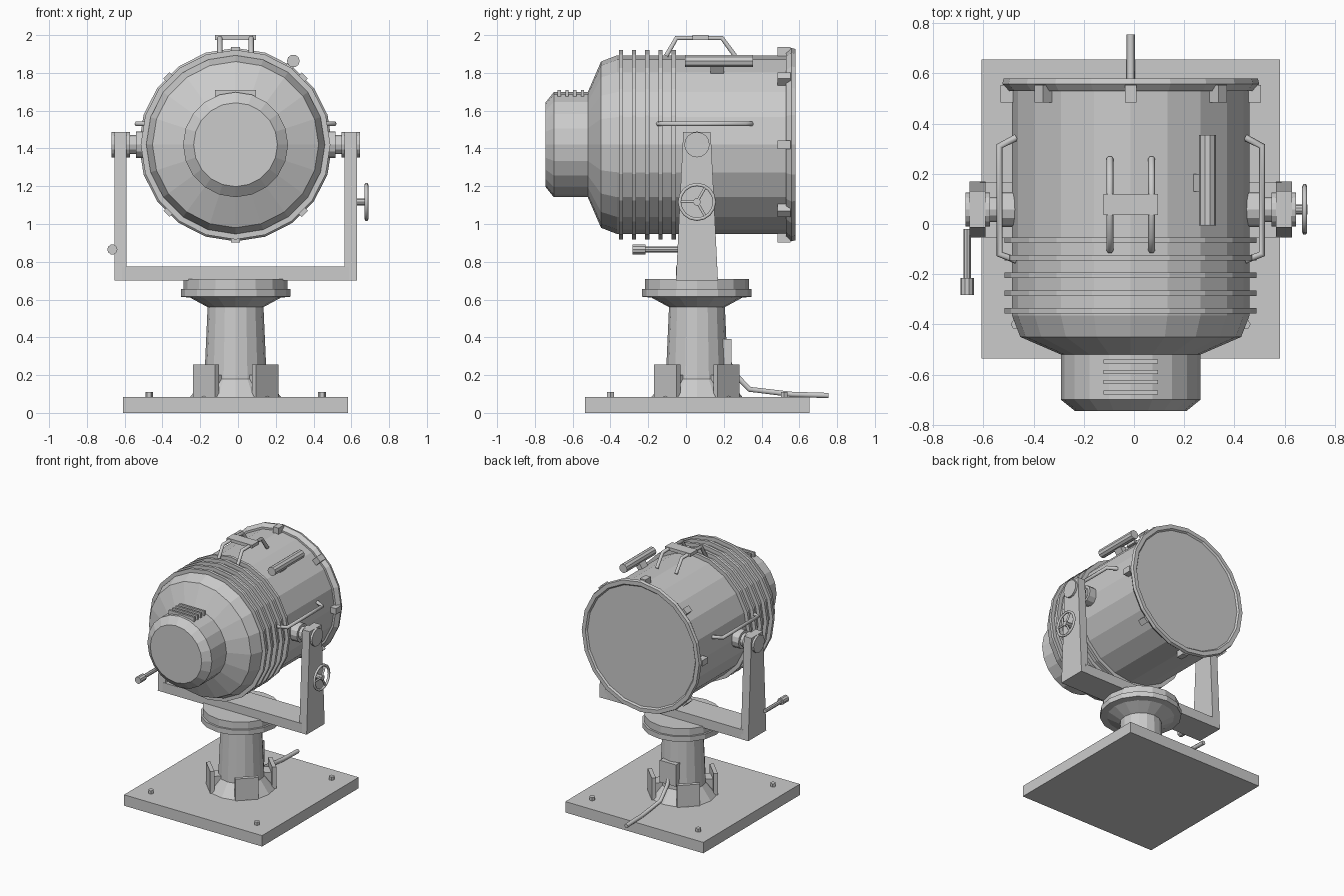
import bpy, bmesh
from math import pi, sin, cos, radians
from mathutils import Matrix, Vector

if "Cube" in bpy.data.objects:
    bpy.data.objects.remove(bpy.data.objects["Cube"])

CX, CY, CZ = -0.013, 0.058, 1.42   # shared axis x, yoke axis y, lamp axis z


def finish(name, bm, mirror=False):
    bmesh.ops.recalc_face_normals(bm, faces=bm.faces)
    me = bpy.data.meshes.new(name)
    bm.to_mesh(me)
    bm.free()
    ob = bpy.data.objects.new(name, me)
    ob.location.x = CX
    bpy.context.collection.objects.link(ob)
    if mirror:
        ob.modifiers.new("mirror", 'MIRROR')
    return ob


def lathe(name, profile, axis, centre, n, mirror=False):
    """Revolve (radius, position) points about an axis through centre."""
    bm = bmesh.new()
    rings = []
    for r, p in profile:
        ring = []
        for i in range(n):
            a = 2 * pi * i / n
            u, v = r * cos(a), r * sin(a)
            co = {'X': (p, u, v), 'Y': (u, p, v), 'Z': (u, v, p)}[axis]
            ring.append(bm.verts.new(Vector(co) + Vector(centre)))
        rings.append(ring)
    for a, b in zip(rings, rings[1:]):
        for i in range(n):
            j = (i + 1) % n
            bm.faces.new((a[i], a[j], b[j], b[i]))
    bm.faces.new(rings[0])
    bm.faces.new(rings[-1])
    return finish(name, bm, mirror)


def rod(name, axis, centre, r, p0, p1, n=10, mirror=False):
    return lathe(name, [(r, p0), (r, p1)], axis, centre, n, mirror)


def box(name, x, y, z, mirror=False, rot=None):
    """Box from min/max pairs, optionally transformed by a matrix."""
    bm = bmesh.new()
    size = [b - a for a, b in (x, y, z)]
    mid = [(a + b) / 2 for a, b in (x, y, z)]
    m = Matrix.Translation(mid) @ Matrix.Diagonal((*size, 1))
    bmesh.ops.create_cube(bm, size=1, matrix=(rot @ m) if rot else m)
    return finish(name, bm, mirror)


def tube(name, pts, r, mirror=False, closed=False, res=1):
    cu = bpy.data.curves.new(name, 'CURVE')
    cu.dimensions = '3D'
    cu.bevel_depth, cu.bevel_resolution, cu.use_fill_caps = r, res, True
    sp = cu.splines.new('POLY')
    sp.points.add(len(pts) - 1)
    for p, co in zip(sp.points, pts):
        p.co = (*co, 1)
    sp.use_cyclic_u = closed
    ob = bpy.data.objects.new(name, cu)
    ob.location.x = CX
    bpy.context.collection.objects.link(ob)
    if mirror:
        ob.modifiers.new("mirror", 'MIRROR')
    return ob


# Base plate and bolts
box("base_plate", (-.595, .595), (-.535, .655), (0, .085))
for y in (-.40, .52):
    rod("base_bolt", 'Z', (.457, y, 0), .021, .08, .11, 6, True)

# Pedestal with flared foot and turntable flange
lathe("pedestal", [(.24, .085), (.165, .18), (.148, .56), (.24, .61), (.29, .615),
                   (.29, .655), (.275, .655), (.275, .71)], 'Z', (0, CY, 0), 16)
for k in range(4):
    m = Matrix.Translation((0, CY, 0)) @ Matrix.Rotation(radians(45 + 90 * k), 4, 'Z')
    box("foot_pad", (.207, .237), (-.083, .083), (.085, .255), rot=m)
    m2 = m @ Matrix.Translation((.15, 0, 0))
    box("foot_pad_web", (0, .06), (-.05, .05), (.085, .2), rot=m2)

# Junction box and cable at the back
box("junction_box", (-.07, .07), (.19, .242), (.22, .39))
tube("cable", [(0, .225, .27), (0, .25, .215), (0, .335, .125), (0, .56, .098), (0, .755, .092)], .016)

# Yoke: cross bar and tapered arms
box("yoke_bar", (-.6, .6), (-.053, .167), (.70, .775))
bm = bmesh.new()
bmesh.ops.create_cube(bm, size=1)
for v in bm.verts:
    top = v.co.z > 0
    v.co = (.61 + v.co.x * .064, CY + v.co.y * (.145 if top else .222), 1.487 if top else .70)
finish("yoke_arm", bm, True)
rod("arm_boss", 'X', (0, CY, CZ), .067, .56, .658, 16, True)
rod("trunnion_shaft", 'X', (0, CY, CZ), .05, .44, .58, 12, True)
rod("trunnion_hub", 'X', (0, CY, CZ), .07, .44, .528, 12, True)

# Lamp housing with cooling fins, rim and lens
lathe("lamp_housing", [(.222, -.745), (.278, -.70), (.278, -.52), (.44, -.45), (.473, -.365),
                       (.473, .54)], 'Y', (0, 0, CZ), 20)
for i in range(5):
    rod("cooling_fin", 'Y', (0, -.065 - .07 * i, CZ), .502, -.011, .011, 20)
lathe("lens_rim", [(.465, .53), (.488, .53), (.512, .558), (.506, .58), (.475, .58),
                   (.465, .568)], 'Y', (0, 0, CZ), 20)
for k in range(8):
    m = Matrix.Translation((0, 0, CZ)) @ Matrix.Rotation(pi / 4 * k, 4, 'Y')
    box("rim_clip", (-.023, .023), (.485, .553), (.465, .518), rot=m)

# Vent slats on the rear cap
for i in range(4):
    y = -.548 - .041 * i
    box("vent_slat", (-.109, .109), (y - .008, y + .008), (1.675, 1.71))

# Top carrying handle
tube("top_handle_rail", [(.083, -.105, 1.89), (.083, -.05, 1.985), (.083, .19, 1.985),
                         (.083, .26, 1.89)], .014, True)
box("top_handle_plate", (-.109, .109), (.035, .12), (1.975, 2.0))

# Side grab handles
tube("side_handle", [(.455, .345, 1.53), (.523, .31, 1.53), (.523, -.12, 1.53),
                     (.455, -.145, 1.53)], .014, True)

# Sighting tube on its mount
rod("sight_tube", 'Y', (.306, 0, 1.863), .034, -.005, .355, 10)
m = Matrix.Translation((0, 0, CZ)) @ Matrix.Rotation(radians(34.6), 4, 'Y')
box("sight_mount", (-.02, .02), (.13, .2), (.44, .53), rot=m)

# Handwheel on the right arm
wx, wz = .693, 1.117
ring = [(wx, CY + .092 * cos(2 * pi * i / 16), wz + .092 * sin(2 * pi * i / 16)) for i in range(16)]
tube("handwheel_rim", ring, .010, closed=True)
rod("handwheel_hub", 'X', (0, CY, wz), .02, .63, .705, 10)
for a in (60, 180, 300):
    a = radians(a)
    tube("handwheel_spoke", [(wx, CY, wz), (wx, CY + .09 * cos(a), wz + .09 * sin(a))], .008)

# Locking lever on the left arm
rod("lock_lever", 'Y', (-.652, 0, .865), .015, -.215, -.02, 8)
rod("lock_lever_knob", 'Y', (-.652, 0, .865), .027, -.283, -.215, 10)
